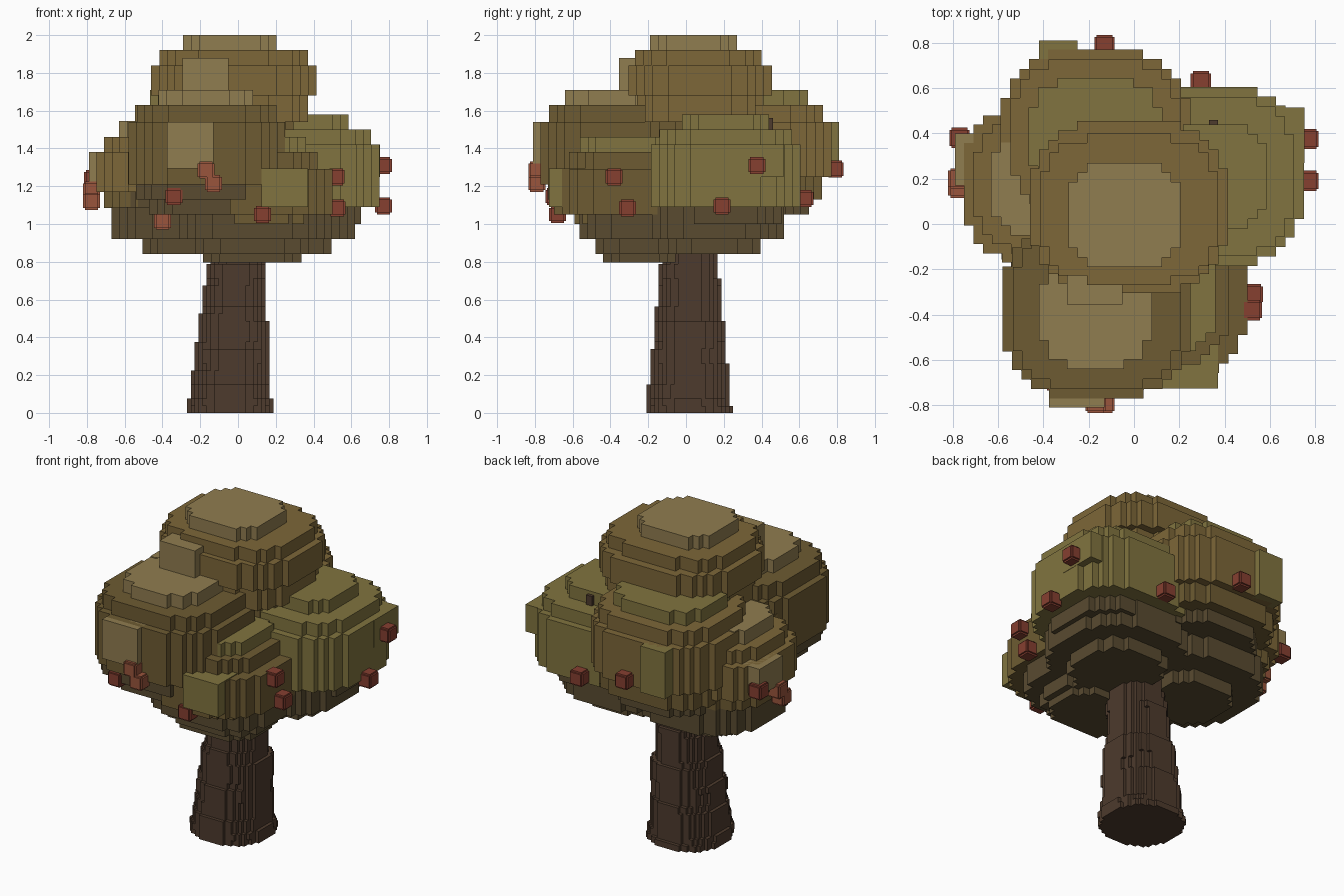
import bpy, bmesh

if "Cube" in bpy.data.objects:
    bpy.data.objects.remove(bpy.data.objects["Cube"])

V = 1 / 24  # foliage voxel size

COLOURS = {
    "light": (0.28, 0.205, 0.08), "gold": (0.205, 0.135, 0.04),
    "brown": (0.155, 0.105, 0.032), "dark": (0.10, 0.07, 0.03),
    "olive": (0.22, 0.175, 0.05), "bark": (0.075, 0.043, 0.026),
    "red": (0.24, 0.05, 0.03), "bright_red": (0.32, 0.09, 0.045),
}
MATS = {}
for key, rgb in COLOURS.items():
    MATS[key] = bpy.data.materials.new(key)
    MATS[key].diffuse_color = (*rgb, 1)
KEYS = list(COLOURS)


def slab(bm, box, z0, z1, colour, v=V, power=2.75):
    """Extruded stepped (voxelised) round outline inside box = x0, x1, y0, y1."""
    x0, x1, y0, y1 = box
    rows, cols = max(1, round((y1 - y0) / v)), max(1, round((x1 - x0) / v))
    dy, dx = (y1 - y0) / rows, (x1 - x0) / cols
    left, right = [], []
    for j in range(rows):
        t = abs((j + 0.5) / rows * 2 - 1)
        half = (1 - t ** power) ** (1 / power)
        cut = min(round(cols * (1 - half) / 2), (cols - 1) // 2) * dx
        ya, yb = y0 + j * dy, y0 + (j + 1) * dy
        for side, x in ((left, x0 + cut), (right, x1 - cut)):
            if side and abs(side[-1][0] - x) < 1e-6:
                side[-1] = (x, yb)
            else:
                side += [(x, ya), (x, yb)]
    pts = right + left[::-1]
    lo = [bm.verts.new((x, y, z0)) for x, y in pts]
    hi = [bm.verts.new((x, y, z1)) for x, y in pts]
    n = len(pts)
    faces = [bm.faces.new(hi), bm.faces.new(lo[::-1])]
    faces += [bm.faces.new((lo[i], lo[(i + 1) % n], hi[(i + 1) % n], hi[i])) for i in range(n)]
    for f in faces:
        f.material_index = KEYS.index(colour)


def finish(bm, name):
    mesh = bpy.data.meshes.new(name)
    bm.to_mesh(mesh)
    bm.free()
    for key in KEYS:
        mesh.materials.append(MATS[key])
    ob = bpy.data.objects.new(name, mesh)
    bpy.context.collection.objects.link(ob)
    return ob


def clump(name, box, layers):
    """Stack of slabs; each layer is (bottom, top, inset or own box, colour)."""
    bm = bmesh.new()
    x0, x1, y0, y1 = box
    for z0, z1, s, colour in layers:
        own = s if isinstance(s, tuple) else (x0 + s, x1 - s, y0 + s, y1 - s)
        slab(bm, own, z0, z1, colour)
    return finish(bm, name)


def block(name, x0, x1, y0, y1, z0, z1, colour):
    bm = bmesh.new()
    slab(bm, (x0, x1, y0, y1), z0, z1, colour, power=60)
    return finish(bm, name)


# tapered trunk with fine steps
bm = bmesh.new()
base, top, steps = (-0.27, 0.18, -0.21, 0.24), (-0.145, 0.135, -0.125, 0.16), 24
fine = 1 / 48
for i in range(steps):
    t = i / (steps - 1)
    box = [round((a + (b - a) * t) / fine) * fine for a, b in zip(base, top)]
    slab(bm, box, i * 0.9 / steps, (i + 1) * 0.9 / steps, "bark", fine, 2.3)
finish(bm, "trunk")

# dark lower clumps
clump("lower_front_clump", (-0.31, 0.46, -0.565, 0.07),
      [(0.795, 0.84, 0.125, "dark"), (0.84, 0.92, 0.085, "dark"), (0.92, 1.09, 0, "dark")])
clump("lower_left_clump", (-0.67, 0.10, -0.24, 0.52),
      [(0.84, 0.92, 0.165, "dark"), (0.92, 1.09, 0, "dark"), (1.09, 1.17, 0.06, "dark")])
clump("lower_right_clump", (-0.12, 0.62, -0.22, 0.52),
      [(0.84, 0.92, 0.125, "dark"), (0.92, 1.09, 0, "dark")])

# main clumps round the trunk
clump("front_clump", (-0.58, 0.25, -0.77, 0.02),
      [(1.05, 1.13, 0.11, "dark"), (1.13, 1.21, 0.04, "dark"), (1.21, 1.54, 0, "brown"),
       (1.54, 1.63, 0.045, "brown"), (1.63, 1.71, (-0.42, 0.08, -0.64, -0.14), "light")])
clump("front_right_clump", (-0.25, 0.50, -0.70, 0.06),
      [(1.0, 1.05, 0.11, "brown"), (1.05, 1.29, 0, "brown"),
       (1.29, 1.38, 0.08, "brown"), (1.38, 1.46, 0.14, "olive")])
clump("left_clump", (-0.75, 0.0, -0.17, 0.52),
      [(1.085, 1.17, 0.04, "brown"), (1.17, 1.38, 0, "gold"), (1.38, 1.46, 0.04, "gold"),
       (1.46, 1.545, 0.12, "light")])
clump("back_clump", (-0.59, 0.25, 0.0, 0.77),
      [(1.05, 1.13, 0.12, "dark"), (1.13, 1.25, 0.05, "brown"), (1.25, 1.54, 0, "gold"),
       (1.54, 1.63, 0.045, "gold"), (1.63, 1.71, 0.125, "olive")])
clump("right_clump", (-0.03, 0.75, -0.185, 0.605),
      [(1.0, 1.09, 0.1, "dark"), (1.09, 1.42, 0, "olive"), (1.42, 1.50, 0.045, "olive"),
       (1.50, 1.58, 0.165, "olive")])

# crown
clump("crown", (-0.46, 0.415, -0.305, 0.455),
      [(1.38, 1.54, 0.12, "brown"), (1.54, 1.68, 0.045, "gold"), (1.68, 1.84, 0, "gold"),
       (1.84, 1.92, (-0.415, 0.37, -0.27, 0.40), "gold"),
       (1.92, 2.0, (-0.29, 0.205, -0.19, 0.27), "light")])

# raised leaf patches
block("front_patch", -0.375, -0.13, -0.81, -0.55, 1.295, 1.54, "light")
block("crown_patch", -0.295, -0.05, -0.355, -0.1, 1.71, 1.88, "light")
block("front_right_patch", 0.125, 0.37, -0.725, -0.48, 1.09, 1.295, "olive")
block("left_patch", -0.79, -0.54, 0.17, 0.40, 1.21, 1.38, "light")
block("back_patch", -0.42, -0.25, 0.57, 0.81, 1.25, 1.54, "olive")
block("right_patch", 0.5, 0.752, 0.27, 0.515, 1.25, 1.42, "olive")
block("twig_stub", 0.33, 0.37, 0.43, 0.46, 1.50, 1.56, "bark")

# berries: small blocks with slightly stepped edges
BERRIES = [
    (-0.17, -0.79, 1.285, 1), (-0.13, -0.79, 1.215, 1), (-0.34, -0.70, 1.145, 0),
    (-0.40, -0.40, 1.015, 1), (0.13, -0.68, 1.05, 0), (0.52, -0.38, 1.25, 0),
    (0.525, -0.31, 1.085, 0), (0.77, 0.19, 1.095, 0), (0.77, 0.375, 1.31, 0),
    (-0.13, 0.79, 1.29, 0), (0.295, 0.63, 1.135, 0), (-0.77, 0.38, 1.24, 0),
    (-0.775, 0.16, 1.12, 1), (-0.775, 0.20, 1.18, 1),
]
for i, (x, y, z, bright) in enumerate(BERRIES):
    bm = bmesh.new()
    for a, b, c in ((0.045, 0.035, 0.035), (0.035, 0.045, 0.035), (0.035, 0.035, 0.045)):
        slab(bm, (x - a, x + a, y - b, y + b), z - c, z + c,
             "bright_red" if bright else "red", power=60)
    finish(bm, f"berry_{i + 1}")

for m in bpy.data.materials:
    if m.users and not m.is_grease_pencil:
        m.use_nodes = True
        m.node_tree.nodes["Principled BSDF"].inputs["Base Color"].default_value = m.diffuse_color
